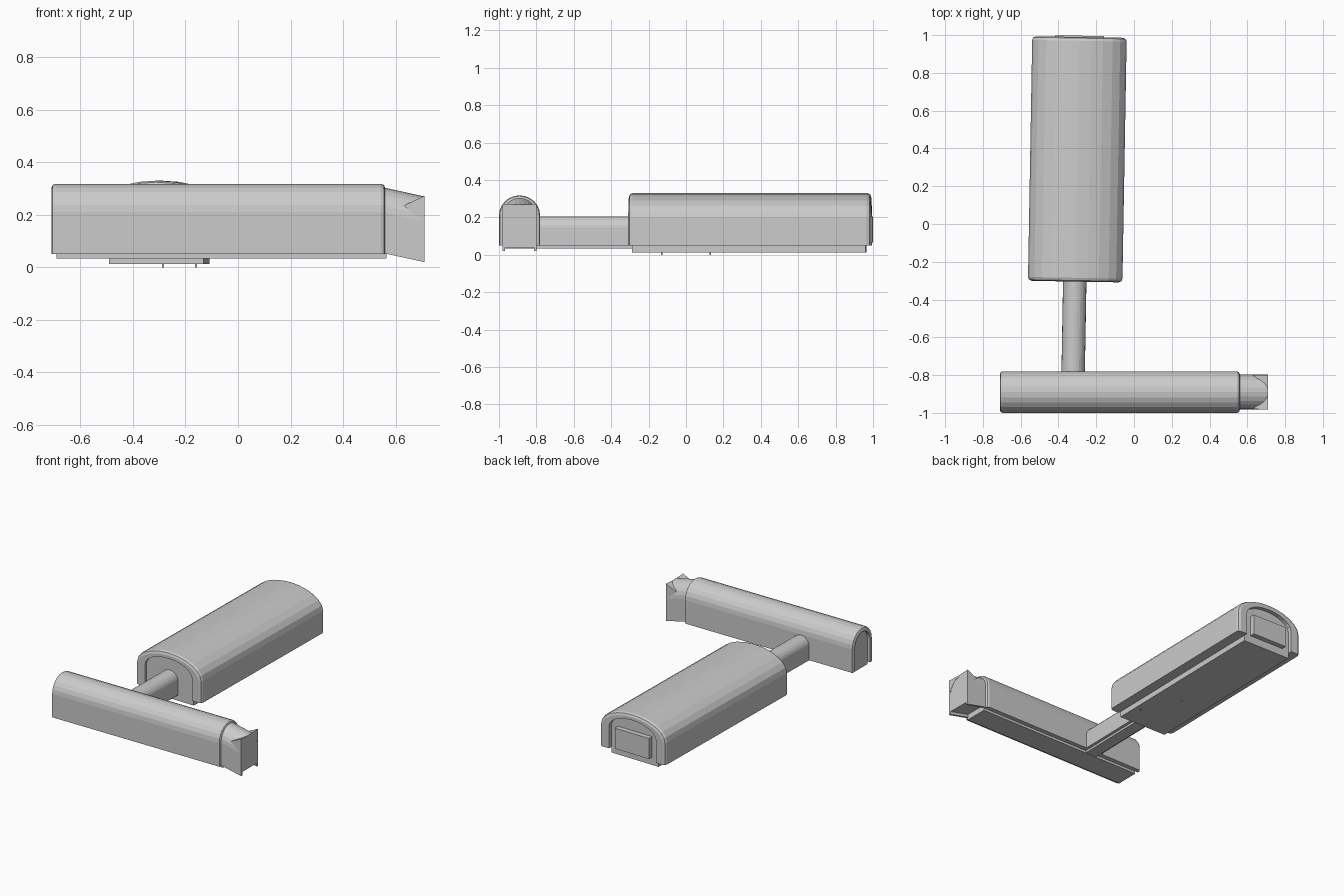
import bpy, bmesh, math
from mathutils import Matrix, Vector

if "Cube" in bpy.data.objects:
    bpy.data.objects.remove(bpy.data.objects["Cube"])


def arch(half, bottom, spring, rise, n=12):
    """Arch outline from right foot over the crown to left foot."""
    pts = [(half, bottom)]
    for i in range(n + 1):
        a = math.pi * i / n
        pts.append((half * math.cos(a), spring + rise * math.sin(a)))
    pts.append((-half, bottom))
    return pts


def prism(name, outline, y0, y1, matrix, bevel=0.0, outer=0, slope=0.0):
    """Extrude an outline along local y; bevel the end edges of the first `outer` points."""
    bm = bmesh.new()
    rings = [[bm.verts.new((x, y, z + slope * (y - y0))) for x, z in outline] for y in (y0, y1)]
    n = len(outline)
    for i in range(n):
        j = (i + 1) % n
        bm.faces.new((rings[0][i], rings[0][j], rings[1][j], rings[1][i]))
    bm.faces.new(rings[0][::-1])
    bm.faces.new(rings[1])
    bmesh.ops.recalc_face_normals(bm, faces=bm.faces)
    if bevel:
        edges = [bm.edges.get((r[i], r[i + 1])) for r in rings for i in range(outer - 1)]
        bmesh.ops.bevel(bm, geom=edges, offset=bevel, segments=2, profile=0.5, affect='EDGES')
    bm.transform(matrix)
    bmesh.ops.recalc_face_normals(bm, faces=bm.faces)
    me = bpy.data.meshes.new(name)
    bm.to_mesh(me)
    bm.free()
    ob = bpy.data.objects.new(name, me)
    bpy.context.collection.objects.link(ob)
    return ob


def vault(name, half, bottom, spring, rise, wall, roof, y0, y1, matrix, bevel, slope=0.0):
    """Arched shell, open at both ends and underneath."""
    out = arch(half, bottom, spring, rise)
    inn = arch(half - wall, bottom, spring, rise - roof)
    return prism(name, out + inn[::-1], y0, y1, matrix, bevel, len(out), slope)


def box(name, x0, x1, y0, y1, z0, z1, matrix):
    return prism(name, [(x0, z0), (x1, z0), (x1, z1), (x0, z1)], y0, y1, matrix)


# Large hall, turned by one degree
big = Matrix.Translation((-0.30, 0.345, 0)) @ Matrix.Rotation(math.radians(-1), 4, 'Z')
vault("large_hall_shell", 0.25, 0.05, 0.20, 0.13, 0.07, 0.04, -0.65, 0.645, big, 0.02)
prism("large_hall_core", arch(0.18, 0.012, 0.20, 0.09), -0.632, 0.618, big)
box("large_hall_door", -0.13, 0.13, 0.60, 0.652, 0.065, 0.205, big)

# Small pegs under the large hall
for i, (x, y) in enumerate([(-0.285, 0.13), (-0.16, -0.13)]):
    box(f"peg_{i + 1}", x - 0.004, x + 0.004, y - 0.004, y + 0.004, 0, 0.02, Matrix())

# Connecting corridor
link = Matrix.Translation((-0.318, -0.55, 0)) @ Matrix.Rotation(math.radians(-1), 4, 'Z')
vault("corridor_shell", 0.062, 0.05, 0.145, 0.06, 0.02, 0.02, -0.27, 0.27, link, 0)
prism("corridor_core", arch(0.042, 0.035, 0.145, 0.04), -0.27, 0.27, link)

# Small hall running along x
side = Matrix.Translation((0, -0.89, 0)) @ Matrix.Rotation(math.radians(-90), 4, 'Z')
vault("small_hall_shell", 0.11, 0.05, 0.21, 0.108, 0.03, 0.03, -0.71, 0.56, side, 0.015)
prism("small_hall_core", arch(0.08, 0.033, 0.21, 0.078), -0.69, 0.565, side)

# Sloping entrance at the right end
vault("entrance_shell", 0.092, 0.055, 0.21, 0.095, 0.014, 0.014, 0.55, 0.71, side, 0, -0.22)
prism("entrance_core", arch(0.078, 0.075, 0.21, 0.081), 0.55, 0.708, side, slope=-0.22)

# Pointed upper corners where the arch turns square
for s, label in ((1, "front"), (-1, "back")):
    pts = [(s * 0.09, 0.63, 0.235), (s * 0.092, 0.71, 0.272),
           (s * 0.092, 0.71, 0.175), (s * 0.02, 0.71, 0.268)]
    bm = bmesh.new()
    for p in pts:
        bm.verts.new(side @ Vector(p))
    bmesh.ops.convex_hull(bm, input=bm.verts)
    bmesh.ops.recalc_face_normals(bm, faces=bm.faces)
    me = bpy.data.meshes.new("entrance_corner_" + label)
    bm.to_mesh(me)
    bm.free()
    bpy.context.collection.objects.link(bpy.data.objects.new(me.name, me))
